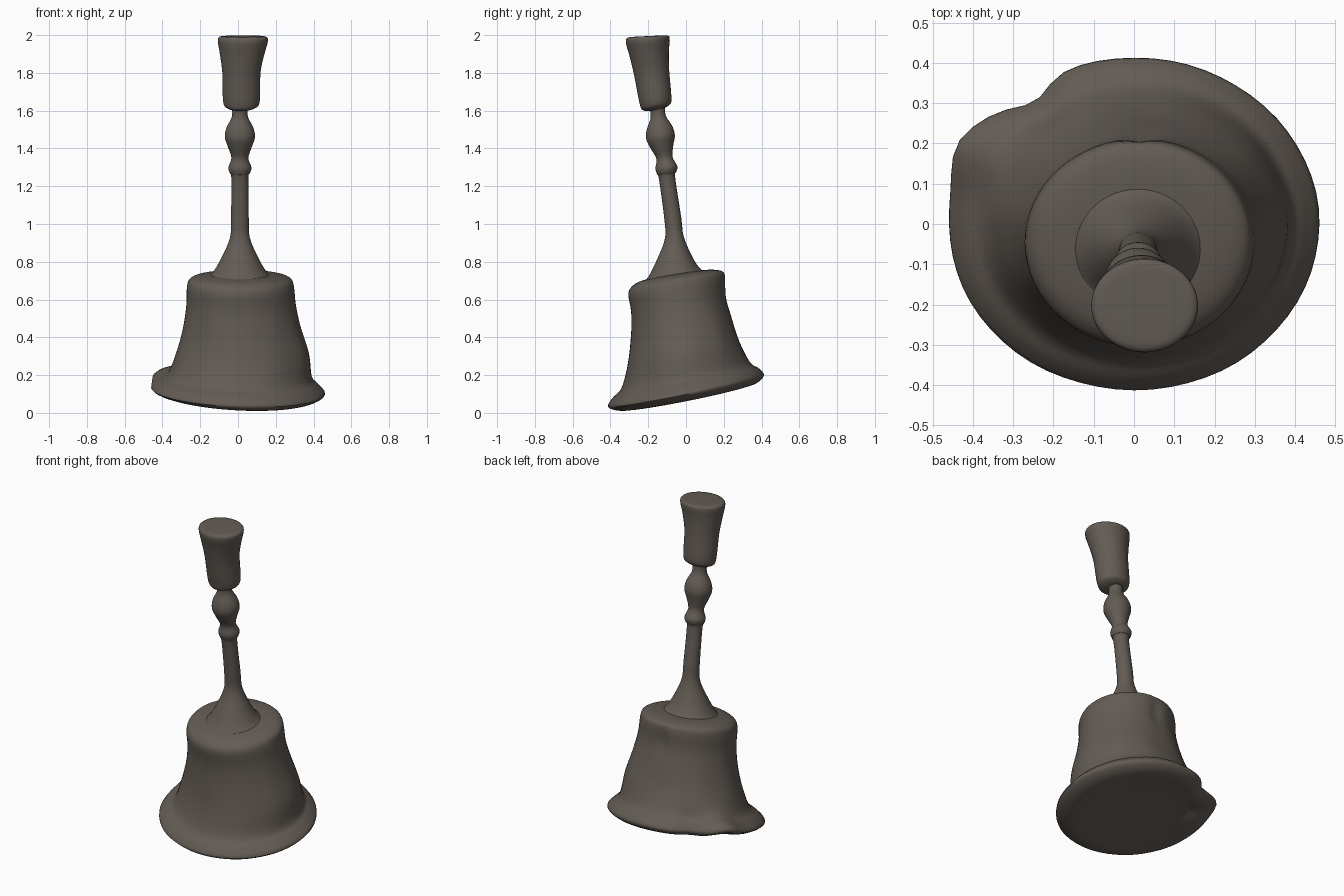
import bpy
import bmesh
from math import sin, cos, pi, exp, radians
from mathutils import Vector

SEGMENTS = 64
STEPS = 4

cube = bpy.data.objects.get("Cube")
if cube:
    bpy.data.objects.remove(cube, do_unlink=True)

bronze = bpy.data.materials.new("dark_bronze")
bronze.use_nodes = True
colour = (0.125, 0.106, 0.09, 1)
bronze.diffuse_color = colour
shader = bronze.node_tree.nodes["Principled BSDF"]
shader.inputs["Base Color"].default_value = colour
shader.inputs["Roughness"].default_value = 0.7


def smooth_rings(rings):
    """Run a smooth curve through the ring values."""
    vectors = [Vector(ring) for ring in rings]
    padded = [vectors[0]] + vectors + [vectors[-1]]
    result = []
    for a, b, c, d in zip(padded, padded[1:], padded[2:], padded[3:]):
        for step in range(STEPS):
            t = step / STEPS
            result.append(b + (c - a) * (t / 2)
                          + (a * 2 - b * 5 + c * 4 - d) * (t * t / 2)
                          + (b * 3 - a - c * 3 + d) * (t ** 3 / 2))
    return result + [vectors[-1]]


def bump(value, centre, width):
    return exp(-((value - centre) / width) ** 2)


def plain(angle, height):
    return 1, 0


def worn_bell(angle, height):
    """Radius factor and lift for the bent rim and hammered wall."""
    rim = bump(height, 0.13, 0.08)
    fold = bump(angle, radians(153), 0.2)
    dent = bump(angle, radians(126), 0.16)
    groove = bump(angle, pi / 2, 0.1) * bump(height, 0.6, 0.08)
    ripple = 0.006 * sin(5 * angle + 9 * height) + 0.004 * sin(11 * angle)
    ripple *= bump(height, 0.35, 0.2)
    factor = 1 + rim * (0.07 * fold - 0.09 * dent) - 0.06 * groove + ripple
    lean = -0.055 * cos(angle) * max(0, 1 - height / 0.4) * 0.45
    return factor, lean + 0.03 * rim * fold


def loft(name, rings, wear=plain):
    """Rings hold centre x, y, z, radius x, y and rise toward the back."""
    bm = bmesh.new()
    loops = []
    for x, y, z, rx, ry, slope in smooth_rings(rings):
        loop = []
        for i in range(SEGMENTS):
            angle = 2 * pi * i / SEGMENTS
            factor, lift = wear(angle, z)
            dx, dy = rx * cos(angle) * factor, ry * sin(angle) * factor
            loop.append(bm.verts.new((x + dx, y + dy, z + dy * slope + lift)))
        loops.append(loop)
    for low, high in zip(loops, loops[1:]):
        for i in range(SEGMENTS):
            j = (i + 1) % SEGMENTS
            bm.faces.new((low[i], low[j], high[j], high[i]))
    bm.faces.new(loops[0][::-1])
    bm.faces.new(loops[-1])
    bmesh.ops.recalc_face_normals(bm, faces=bm.faces)
    mesh = bpy.data.meshes.new(name)
    bm.to_mesh(mesh)
    bm.free()
    mesh.materials.append(bronze)
    for face in mesh.polygons:
        face.use_smooth = True
    mesh.set_sharp_from_angle(angle=radians(50))
    obj = bpy.data.objects.new(name, mesh)
    bpy.context.collection.objects.link(obj)
    return obj


# Flared bell with rolled rim, waisted wall and rounded shoulder
loft("bell", [
    (0, 0.01, 0.087, 0.3, 0.28, 0.2),
    (0, 0.01, 0.085, 0.39, 0.36, 0.2),
    (0, 0, 0.115, 0.46, 0.413, 0.2),
    (0, 0, 0.16, 0.425, 0.385, 0.2),
    (0.01, 0, 0.2, 0.38, 0.34, 0.2),
    (0.025, -0.01, 0.32, 0.35, 0.295, 0.2),
    (0.022, -0.022, 0.45, 0.312, 0.268, 0.17),
    (0.017, -0.037, 0.57, 0.29, 0.253, 0.16),
    (0.013, -0.047, 0.67, 0.283, 0.258, 0.16),
    (0.013, -0.044, 0.71, 0.265, 0.24, 0.16),
    (0.013, -0.05, 0.728, 0.21, 0.19, 0.16),
    (0.013, -0.06, 0.735, 0.12, 0.11, 0.16),
], worn_bell)


def stem_ring(y, z, radius, slope=0.12):
    return (0.01, y, z, radius, radius * 0.95, slope)


# Leaning stem with conical foot, collar and pear shaped knop
loft("stem", [
    stem_ring(-0.064, 0.72, 0.17, 0.18),
    stem_ring(-0.064, 0.75, 0.138, 0.17),
    stem_ring(-0.062, 0.83, 0.093),
    stem_ring(-0.062, 0.93, 0.052),
    stem_ring(-0.07, 1.03, 0.047),
    stem_ring(-0.1, 1.24, 0.045),
    stem_ring(-0.102, 1.27, 0.054),
    stem_ring(-0.104, 1.3, 0.061),
    stem_ring(-0.114, 1.35, 0.045),
    stem_ring(-0.128, 1.41, 0.064),
    stem_ring(-0.135, 1.46, 0.08),
    stem_ring(-0.14, 1.51, 0.071),
    stem_ring(-0.147, 1.57, 0.042),
    stem_ring(-0.155, 1.64, 0.044),
])

# Closed candle cup, widening toward a flat top
loft("candle_cup", [
    (0.012, -0.155, 1.605, 0.03, 0.03, 0.2),
    (0.016, -0.158, 1.615, 0.075, 0.068, 0.2),
    (0.018, -0.161, 1.65, 0.097, 0.084, 0.17),
    (0.018, -0.182, 1.8, 0.101, 0.093, 0.12),
    (0.022, -0.195, 1.9, 0.118, 0.104, 0.1),
    (0.026, -0.202, 1.965, 0.132, 0.116, 0.07),
    (0.026, -0.202, 1.99, 0.126, 0.11, 0.05),
    (0.026, -0.2, 1.995, 0.09, 0.08, 0.05),
])
